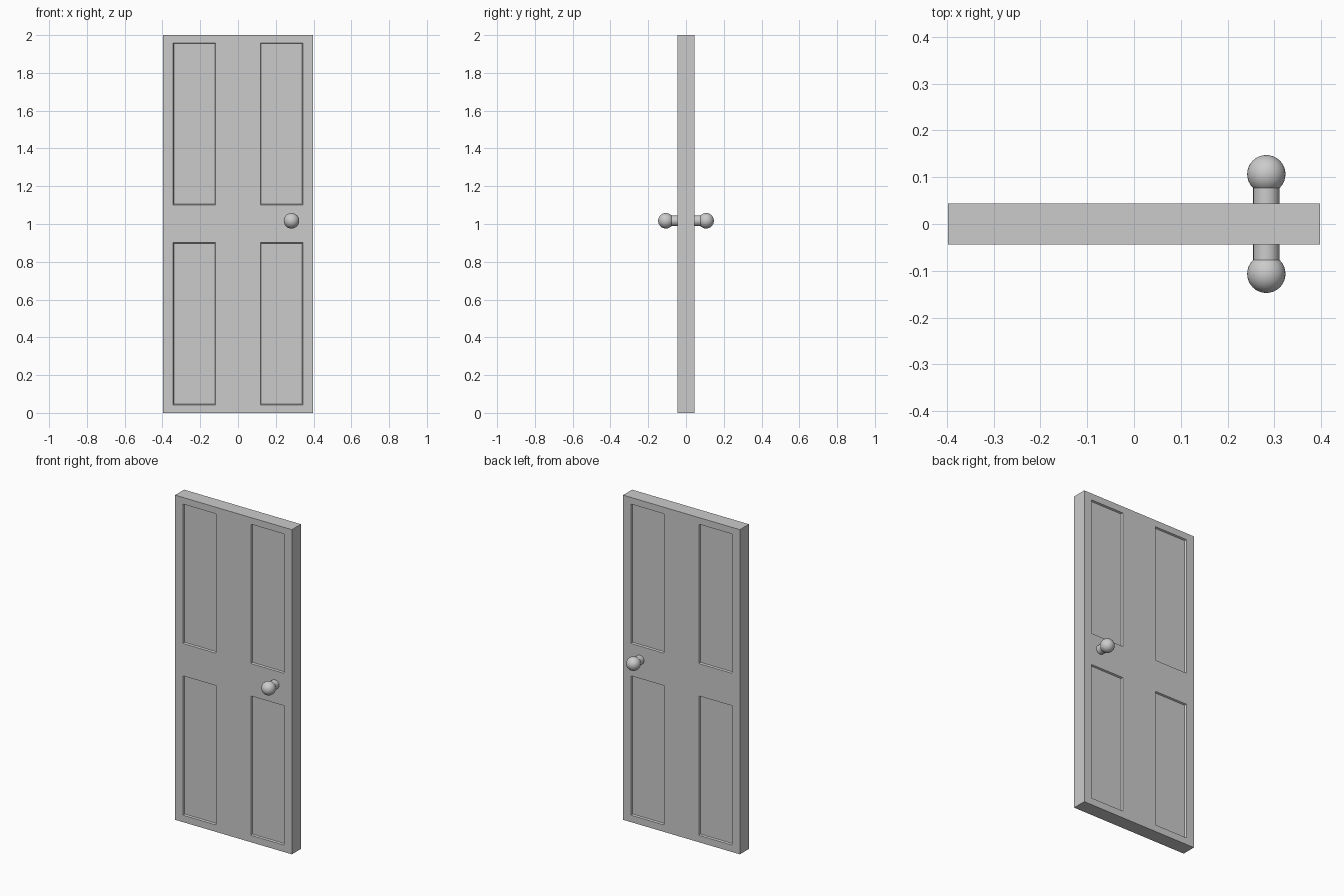
import bpy, bmesh
from math import radians

if "Cube" in bpy.data.objects:
    bpy.data.objects.remove(bpy.data.objects["Cube"])

W, T, H = 0.398, 0.044, 2.0          # half width, half thickness, height
PX = (0.118, 0.344)                  # panel x range (mirrored)
PZ = ((0.043, 0.901), (1.101, 1.959))  # panel z ranges

# Door slab: box sliced along the panel borders
bm = bmesh.new()
bmesh.ops.create_cube(bm, size=1)
for v in bm.verts:
    v.co.x *= 2 * W
    v.co.y *= 2 * T
    v.co.z = (v.co.z + 0.5) * H

def slice_at(co, no):
    bmesh.ops.bisect_plane(bm, geom=bm.verts[:] + bm.edges[:] + bm.faces[:],
                           plane_co=co, plane_no=no)

for x in PX:
    slice_at((x, 0, 0), (1, 0, 0))
    slice_at((-x, 0, 0), (1, 0, 0))
for pair in PZ:
    for z in pair:
        slice_at((0, 0, z), (0, 0, 1))

# Recessed panels on both sides
bm.normal_update()
panels = []
for f in bm.faces:
    c = f.calc_center_median()
    if abs(f.normal.y) > 0.9 and PX[0] < abs(c.x) < PX[1] \
            and any(a < c.z < b for a, b in PZ):
        panels.append(f)
bmesh.ops.inset_individual(bm, faces=panels, thickness=0.006, depth=-0.01)
mesh = bpy.data.meshes.new("door_slab")
bm.to_mesh(mesh)
bm.free()
bpy.context.collection.objects.link(bpy.data.objects.new("door_slab", mesh))

# Knob and shaft on each side
KX, KZ = 0.283, 1.017

def smooth(name):
    bpy.context.object.name = name
    bpy.ops.object.shade_smooth_by_angle(angle=radians(35))

for side, s in (("front", -1), ("back", 1)):
    bpy.ops.mesh.primitive_cylinder_add(vertices=32, radius=0.028, depth=0.05,
                                        location=(KX, s * 0.063, KZ),
                                        rotation=(radians(90), 0, 0))
    smooth(side + "_knob_shaft")
    bpy.ops.mesh.primitive_uv_sphere_add(segments=32, ring_count=16, radius=0.041,
                                         location=(KX, s * 0.1065, KZ),
                                         rotation=(radians(90), 0, 0))
    smooth(side + "_knob")
